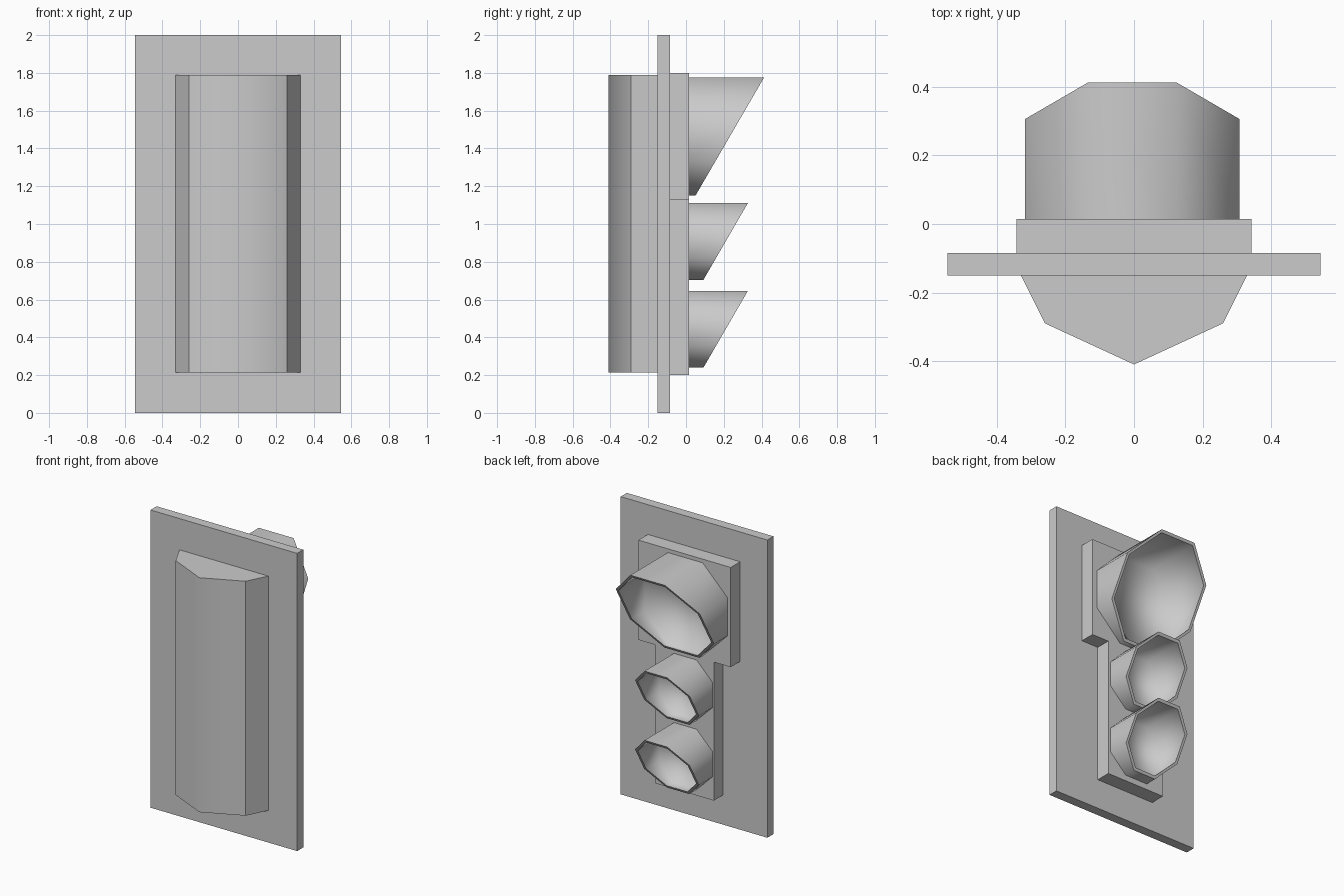
import bpy, bmesh, math

if "Cube" in bpy.data.objects:
    bpy.data.objects.remove(bpy.data.objects["Cube"])


def finish(name, bm, smooth=False):
    bmesh.ops.recalc_face_normals(bm, faces=bm.faces)
    for f in bm.faces:
        f.smooth = smooth
    me = bpy.data.meshes.new(name)
    bm.to_mesh(me)
    bm.free()
    ob = bpy.data.objects.new(name, me)
    bpy.context.collection.objects.link(ob)
    return ob


def prism(name, pts, axis, a, b, smooth_at=None):
    """Extrude a 2D profile along y or z; smooth_at(x) picks the soft long edges."""
    bm = bmesh.new()
    place = (lambda p, t: (p[0], t, p[1])) if axis == 'y' else (lambda p, t: (p[0], p[1], t))
    lo = [bm.verts.new(place(p, a)) for p in pts]
    hi = [bm.verts.new(place(p, b)) for p in pts]
    bm.faces.new(lo)
    bm.faces.new(hi)
    n = len(pts)
    for i in range(n):
        j = (i + 1) % n
        bm.faces.new((lo[i], lo[j], hi[j], hi[i]))
    for e in bm.edges:
        soft = smooth_at and all(smooth_at(v.co.x) for v in e.verts)
        e.smooth = bool(soft)
    return finish(name, bm, smooth_at is not None)


def visor(name, cz, r, y0, y_low, y_high, cx=-0.005, wall=0.017):
    """Octagonal hood with a slanted rim, closed by a lens at its base; r is the apothem."""
    bm = bmesh.new()

    def ring(rad, slanted, y):
        out = []
        for i in range(8):
            a = math.radians(22.5 + 45 * i)
            x = rad / math.cos(math.pi / 8) * math.cos(a)
            z = rad / math.cos(math.pi / 8) * math.sin(a)
            yy = y_low + (y_high - y_low) * (z + r) / (2 * r) if slanted else y
            out.append(bm.verts.new((cx + x, yy, cz + z)))
        return out

    rings = [ring(r, False, y0 - 0.01), ring(r, True, 0),
             ring(r - wall, True, 0), ring(r - wall, False, y0 + 0.006)]
    for a, b in zip(rings, rings[1:]):
        for i in range(8):
            j = (i + 1) % 8
            bm.faces.new((a[i], a[j], b[j], b[i]))
    bm.faces.new(rings[3])          # lens
    bm.faces.new(rings[0][::-1])    # base
    for rg in rings[:3]:
        for i in range(8):
            bm.edges.get((rg[i], rg[(i + 1) % 8])).smooth = False
    return finish(name, bm, True)


# Flat backing plate
prism("backing_plate", [(-0.545, 0), (0.545, 0), (0.545, 2), (-0.545, 2)],
      'y', -0.15, -0.085)

# Faceted casing on the front, softened along its centre ridge
prism("rear_casing", [(-0.33, -0.15), (-0.26, -0.29), (0, -0.41),
                      (0.26, -0.29), (0.33, -0.15)],
      'z', 0.215, 1.79, lambda x: abs(x) < 0.01)

# T-shaped lamp housing
half = [(0.217, 0.2), (0.217, 1.13), (0.343, 1.13), (0.343, 1.8)]
prism("lamp_housing", half + [(-x, z) for x, z in reversed(half)], 'y', -0.085, 0.015)

# Large top lamp and two smaller lamps below
visor("top_lamp_visor", 1.4625, 0.3125, 0.015, 0.05, 0.413)
for label, z in (("middle", 0.907), ("bottom", 0.442)):
    visor(label + "_lamp_visor", z, 0.203, 0.018, 0.092, 0.327)
